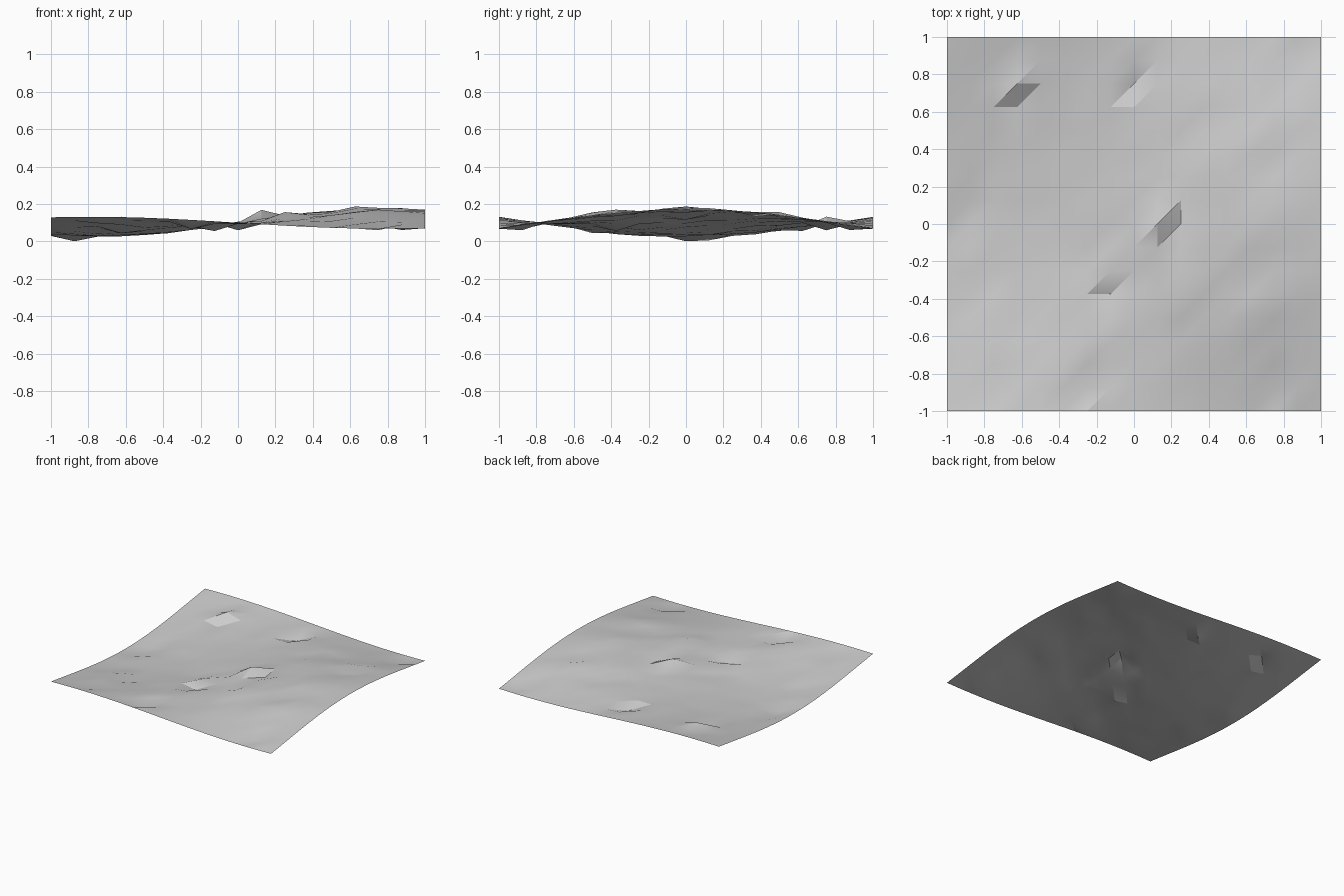
import bpy, bmesh, math, random

cube = bpy.data.objects.get("Cube")
if cube:
    bpy.data.objects.remove(cube, do_unlink=True)

random.seed(4)
CELLS = 16
STEP = 2 / CELLS

# Bumps and dents of the ground: (column, row) from the centre -> height change
bumps = {
    (0, 6): -.04, (-5, 6): .038, (-5, 5): -.02, (6, 4): .015, (6, 3): -.022,
    (1, 0): .05, (2, 0): -.02, (2, -3): .03, (-1, -2): .02, (-1, -3): -.03,
    (-6, -4): .016, (-5, -4): -.016, (-2, -7): -.04, (6, -7): -.026,
    (-6, -7): -.016, (5, -4): .016, (6, -3): .014, (4, -3): -.012,
    (5, -2): -.012, (5, 0): .014, (4, 0): -.01, (3, 3): .012,
    (2, 5): .014, (7, 7): -.025, (-7, 0): -.023, (-7, 1): -.02,
}


def height(i, j):
    x, y = i * STEP, j * STEP
    z = 0.1 + 0.077 * math.sin(2 * x) * math.cos(2 * y)
    if max(abs(i), abs(j)) < CELLS // 2:
        z += bumps.get((i, j), random.uniform(-.006, .006))
    return max(z, 0)


# Terrain sheet: rolling waves, every cell split along the same diagonal
bm = bmesh.new()
half = CELLS // 2
span = range(-half, half + 1)
v = {(i, j): bm.verts.new((i * STEP, j * STEP, height(i, j)))
     for i in span for j in span}
for i in range(-half, half):
    for j in range(-half, half):
        a, b, c, d = v[i, j], v[i + 1, j], v[i + 1, j + 1], v[i, j + 1]
        bm.faces.new((a, b, c))
        bm.faces.new((a, c, d))
mesh = bpy.data.meshes.new("terrain")
bm.to_mesh(mesh)
bm.free()

# Plain grey ground
mat = bpy.data.materials.new("light_grey")
mat.use_nodes = True
colour = (0.6, 0.6, 0.6, 1)
mat.diffuse_color = colour
mat.node_tree.nodes["Principled BSDF"].inputs["Base Color"].default_value = colour
mesh.materials.append(mat)

terrain = bpy.data.objects.new("terrain", mesh)
bpy.context.collection.objects.link(terrain)
bpy.ops.object.select_all(action='DESELECT')
terrain.select_set(True)
bpy.context.view_layer.objects.active = terrain
bpy.ops.object.shade_smooth_by_angle(angle=math.radians(22))
